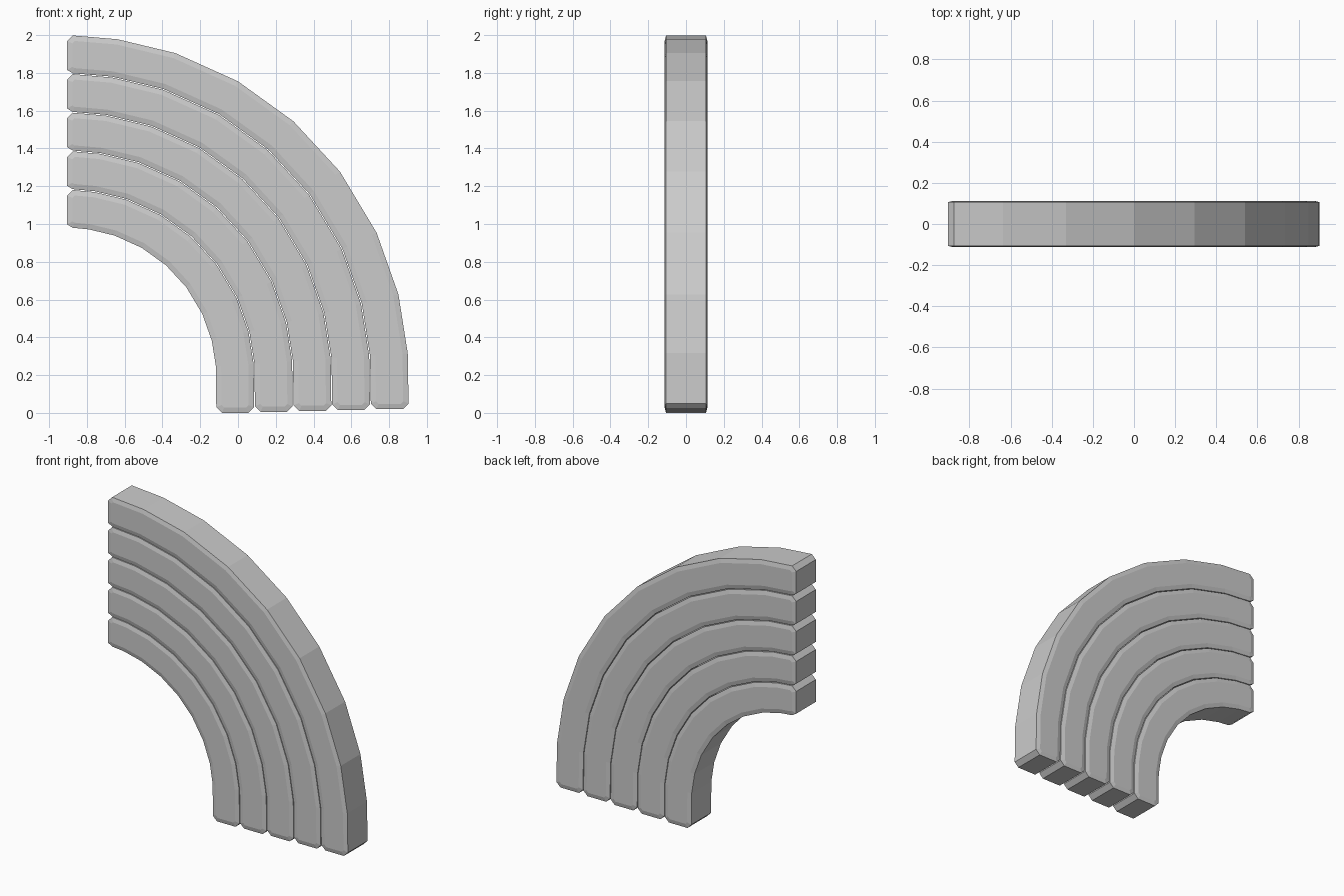
import bpy, bmesh
from math import radians, sin, cos

if "Cube" in bpy.data.objects:
    bpy.data.objects.remove(bpy.data.objects["Cube"])

CX, CZ = -0.905, 0.19      # centre of the arcs
HALF = 0.113               # half depth
RIM, DEPTH = 0.028, 0.007  # shallow bevel around the front and back faces
CH = 0.03                  # corner chamfer at band ends
ANGLES = [4, 14, 25, 37, 48.5, 60, 71.5, 81.5]


def band_outline(r0, r1, z0):
    """Closed outline of one band: a short leg running into a quarter arc."""
    def arc(r):
        return [(CX + r * cos(radians(a)), CZ + r * sin(radians(a))) for a in ANGLES]
    end = [(CX + r1, z0 + CH), (CX + r1 - CH, z0), (CX + r0 + CH, z0), (CX + r0, z0 + CH)]
    top = [(CX + CH, CZ + r1), (CX, CZ + r1 - CH), (CX, CZ + r0 + CH * 0.6), (CX + CH, CZ + r0)]
    return end[:2][::-1] + arc(r1) + top + arc(r0)[::-1] + end[2:][::-1]


def make_band(name, pts):
    bm = bmesh.new()
    y = HALF - DEPTH
    front = bm.faces.new([bm.verts.new((x, -y, z)) for x, z in pts])
    back = bmesh.ops.extrude_face_region(bm, geom=[front], use_keep_orig=True)
    moved = [v for v in back["geom"] if isinstance(v, bmesh.types.BMVert)]
    bmesh.ops.translate(bm, verts=moved, vec=(0, 2 * y, 0))
    bmesh.ops.recalc_face_normals(bm, faces=bm.faces)
    # raise the front and back faces inside a narrow sloped rim
    caps = [f for f in bm.faces if abs(f.normal.y) > 0.9]
    bmesh.ops.inset_region(bm, faces=caps, thickness=RIM, depth=DEPTH, use_even_offset=True)
    me = bpy.data.meshes.new(name)
    bm.to_mesh(me)
    bm.free()
    ob = bpy.data.objects.new(name, me)
    bpy.context.collection.objects.link(ob)


# five nested bands, inner to outer
for i in range(5):
    r0 = 0.79 + i * 0.2045
    make_band(f"arch_band_{i + 1}", band_outline(r0, r0 + 0.2, i * 0.005))
